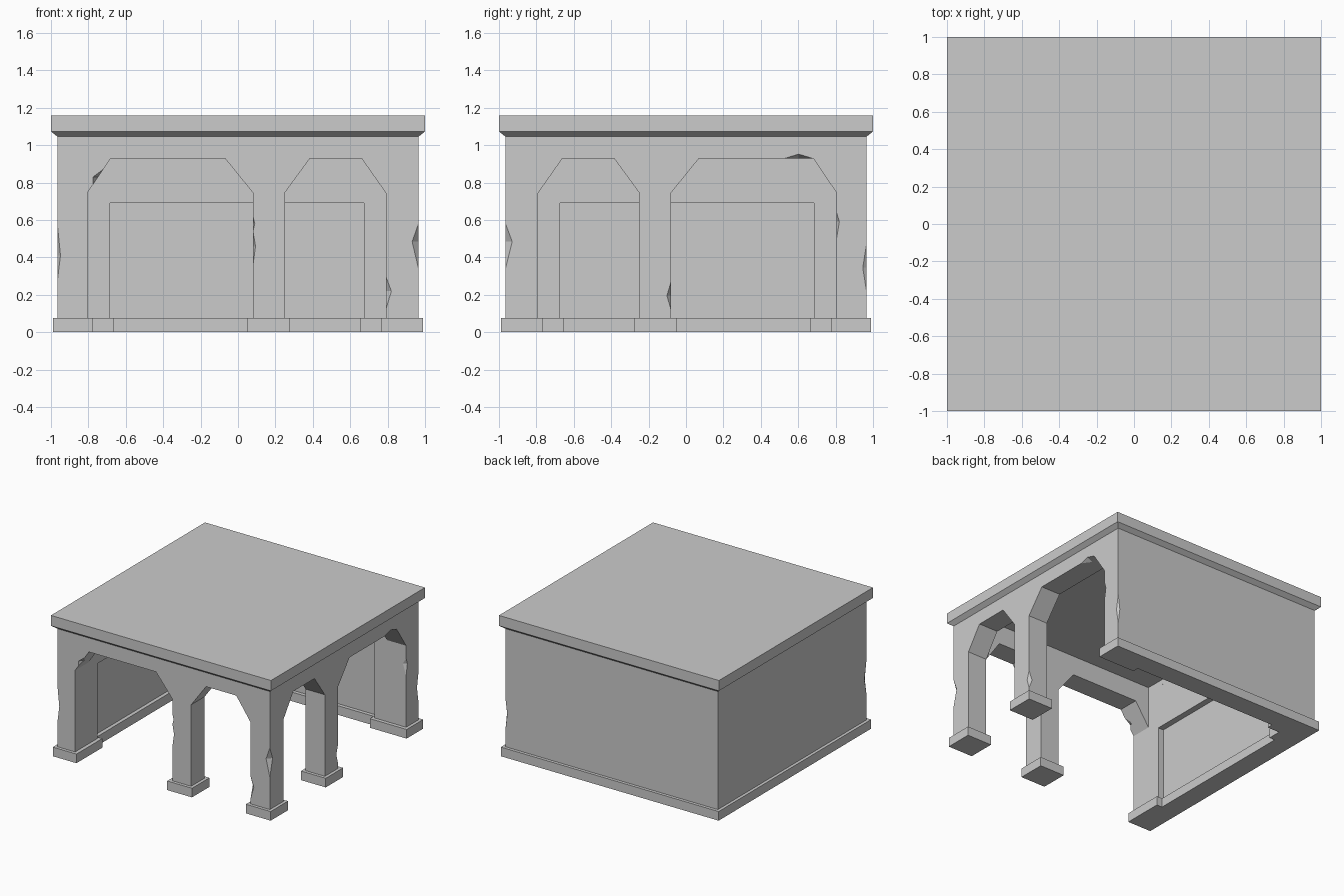
import bpy, bmesh
from mathutils import Vector

if "Cube" in bpy.data.objects:
    bpy.data.objects.remove(bpy.data.objects["Cube"])


def make(name, bm):
    bmesh.ops.recalc_face_normals(bm, faces=bm.faces)
    me = bpy.data.meshes.new(name)
    bm.to_mesh(me)
    bm.free()
    ob = bpy.data.objects.new(name, me)
    bpy.context.collection.objects.link(ob)
    return ob


def prism(name, pts, push):
    """Extrude a closed outline of 3D points along a vector."""
    bm = bmesh.new()
    f = bm.faces.new([bm.verts.new(p) for p in pts])
    r = bmesh.ops.extrude_face_region(bm, geom=[f])
    vs = [g for g in r["geom"] if isinstance(g, bmesh.types.BMVert)]
    bmesh.ops.translate(bm, verts=vs, vec=Vector(push))
    if not any(f2 is f for f2 in bm.faces) or len(bm.faces) < len(pts) + 2:
        bm.faces.new([v for v in bm.verts if v not in vs])
    return make(name, bm)


def box(name, x0, x1, y0, y1, z0, z1):
    return prism(name, [(x0, y0, z0), (x1, y0, z0), (x1, y1, z0), (x0, y1, z0)],
                 (0, 0, z1 - z0))


def cut(ob, cutter, keep=False):
    m = ob.modifiers.new("cut", "BOOLEAN")
    m.operation = "DIFFERENCE"
    m.solver = "EXACT"
    m.object = cutter
    dg = bpy.context.evaluated_depsgraph_get()
    me = bpy.data.meshes.new_from_object(ob.evaluated_get(dg))
    ob.modifiers.clear()
    ob.data = me
    if not keep:
        bpy.data.objects.remove(cutter)


def chip(ob, a, b, t, u, v):
    """Nick a straight edge a-b: u and v run along its two faces into the stone."""
    a, b, u, v = Vector(a), Vector(b), Vector(u), Vector(v)
    m = a.lerp(b, t)
    bm = bmesh.new()
    for p in (a, b, m + u, m + v, m - u - v):
        bm.verts.new(p)
    bmesh.ops.convex_hull(bm, input=bm.verts)
    cut(ob, make("chip_cutter", bm))


W, IN = 0.965, 0.805

# Stone body, hollowed by the room
body = box("walls", -W, W, -W, W, 0.07, 1.046)
room = box("room_cutter", -IN, 0.79, -0.79, IN, -0.1, 1.09)
cut(body, room, keep=True)

# Arched openings on the front and right sides
arches = [(-0.805, -0.68, -0.07, 0.08), (0.25, 0.385, 0.66, 0.79)]
for a, b, c, d in arches:
    outline = [(a, -0.1), (a, 0.745), (b, 0.93), (c, 0.93), (d, 0.745), (d, -0.1)]
    cut(body, prism("front_arch", [(s, -1.2, z) for s, z in outline], (0, 0.7, 0)))
    cut(body, prism("right_arch", [(1.2, -s, z) for s, z in outline], (-0.7, 0, 0)))

# Shallow panels in the back and left walls
cut(body, box("back_panel", -0.685, 0.675, 0.5, 0.855, -0.1, 0.69))
cut(body, box("left_panel", -0.855, -0.5, -0.675, 0.685, -0.1, 0.69))

# Worn nicks on vertical edges: x, y, z0, z1, peak fraction, u, v
nicks = [
    (-W, -W, 0.28, 0.57, 0.45, (0.016, 0, 0), (0, 0.03, 0)),
    (W, -W, 0.34, 0.58, 0.6, (-0.034, 0, 0), (0, 0.036, 0)),
    (0.08, -W, 0.36, 0.54, 0.55, (0.014, 0, 0), (0, 0.03, 0)),
    (0.08, -W, 0.54, 0.62, 0.5, (0.01, 0, 0), (0, 0.03, 0)),
    (0.79, -W, 0.12, 0.30, 0.55, (0.03, 0, 0), (0, 0.03, 0)),
    (W, -0.08, 0.12, 0.27, 0.5, (0, -0.022, 0), (-0.03, 0, 0)),
    (W, 0.805, 0.50, 0.64, 0.65, (0, 0.015, 0), (-0.03, 0, 0)),
    (W, W, 0.22, 0.47, 0.5, (0, -0.02, 0), (-0.016, 0, 0)),
]
for x, y, z0, z1, t, u, v in nicks:
    s = 1
    chip(body, (x, y, z0), (x, y, z1), t, u, v)
# Nicks on the arch heads
chip(body, (-0.775, -W, 0.79), (-0.72, -W, 0.871), 0.5, (-0.027, 0, 0.0), (0, 0.04, 0))
chip(body, (W, 0.53, 0.93), (W, 0.675, 0.93), 0.5, (0, 0, 0.022), (-0.05, 0, 0))

# Roof slab with a bevelled underside
bm = bmesh.new()
rings = [[bm.verts.new((sx * r, sy * r, z))
          for sx, sy in ((-1, -1), (1, -1), (1, 1), (-1, 1))]
         for r, z in ((W, 1.045), (1, 1.073), (1, 1.158))]
for lo, hi in zip(rings, rings[1:]):
    for i in range(4):
        bm.faces.new((lo[i], lo[i - 1], hi[i - 1], hi[i]))
bm.faces.new(rings[0])
bm.faces.new(rings[-1])
roof = make("roof_slab", bm)
cut(roof, room)

# Plinth under the solid back and left walls
half = [(-0.99, -0.99), (-0.775, -0.99), (-0.775, -0.655), (-0.825, -0.655),
        (-0.825, 0.665), (-0.775, 0.665), (-0.775, 0.775)]
rest = [(-0.665, 0.775), (-0.665, 0.825), (0.655, 0.825), (0.655, 0.775),
        (0.99, 0.775), (0.99, 0.99), (-0.99, 0.99)]
prism("wall_plinth", [(x, y, 0) for x, y in half + rest], (0, 0, 0.075))

# Plinths under the free piers
for name, x0, x1, y0, y1 in (
        ("front_pier_plinth", 0.05, 0.275, -0.99, -0.765),
        ("corner_pier_plinth", 0.765, 0.99, -0.99, -0.765),
        ("right_pier_plinth", 0.765, 0.99, -0.275, -0.05)):
    box(name, x0, x1, y0, y1, 0, 0.075)
